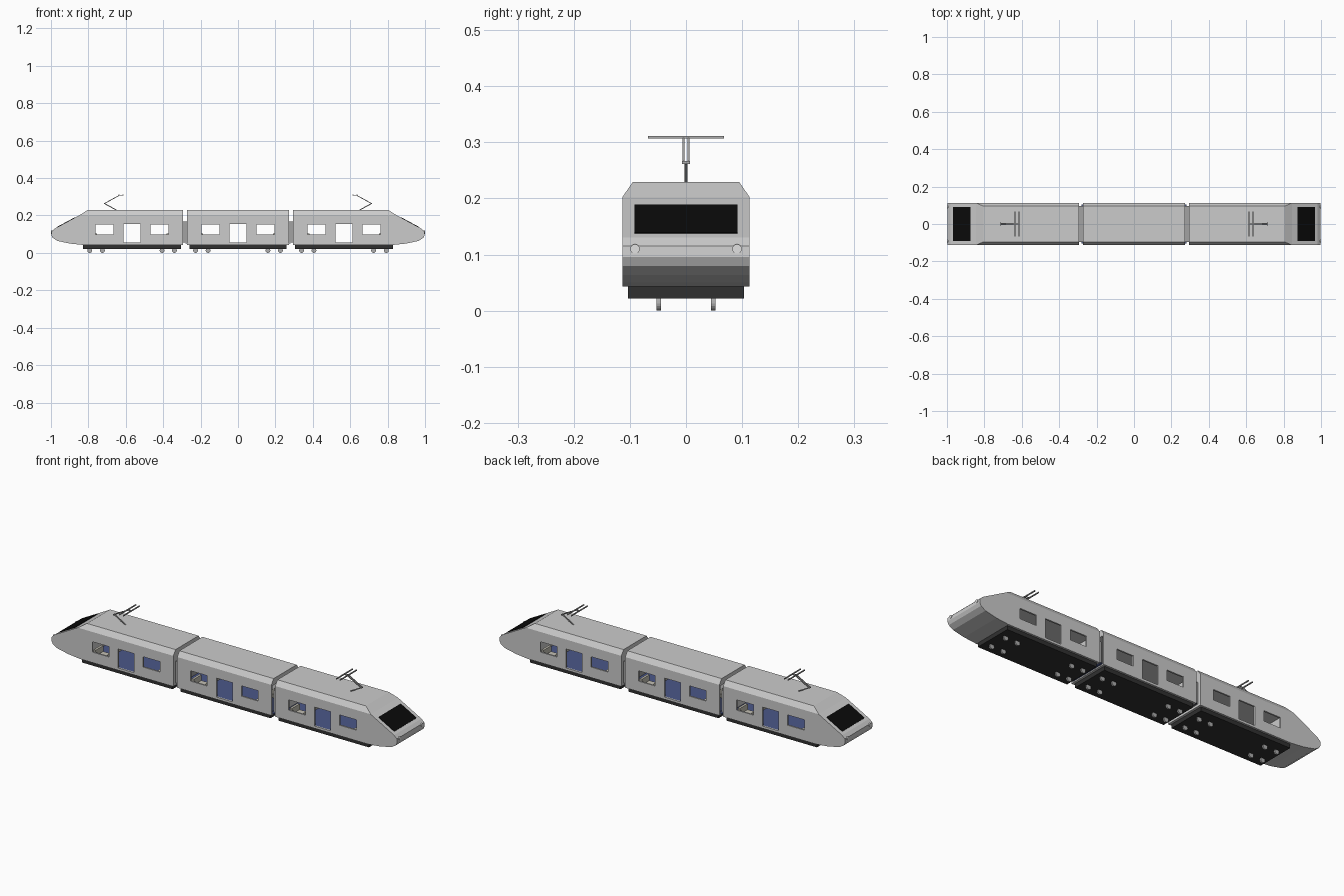
import bpy, bmesh, math
from mathutils import Vector, Matrix

if "Cube" in bpy.data.objects:
    bpy.data.objects.remove(bpy.data.objects["Cube"])


def material(name, col):
    m = bpy.data.materials.new(name)
    m.diffuse_color = (*col, 1)
    m.use_nodes = True
    m.node_tree.nodes["Principled BSDF"].inputs["Base Color"].default_value = m.diffuse_color
    return m


GREY = material("body_grey", (0.60, 0.60, 0.60))
MID = material("coupling_grey", (0.36, 0.36, 0.36))
DARK = material("underframe_dark", (0.03, 0.03, 0.03))
BLACK = material("windscreen_black", (0.003, 0.003, 0.003))
BLUE = material("floor_blue", (0.07, 0.095, 0.25))
BEIGE = material("seat_beige", (0.55, 0.53, 0.46))
METAL = material("metal_grey", (0.42, 0.42, 0.42))
LIGHT = material("lamp_white", (0.75, 0.75, 0.75))


def finish(bm, name, mat):
    bmesh.ops.recalc_face_normals(bm, faces=bm.faces)
    me = bpy.data.meshes.new(name)
    bm.to_mesh(me)
    bm.free()
    ob = bpy.data.objects.new(name, me)
    bpy.context.collection.objects.link(ob)
    if mat:
        me.materials.append(mat)
    return ob


def add_box(bm, x0, x1, y0, y1, z0, z1):
    mat = Matrix.Translation(((x0 + x1) / 2, (y0 + y1) / 2, (z0 + z1) / 2))
    bmesh.ops.create_cube(bm, size=1, matrix=mat @ Matrix.Diagonal((abs(x1 - x0), abs(y1 - y0), z1 - z0, 1)))


def boxes(name, mat, specs):
    bm = bmesh.new()
    for s in specs:
        add_box(bm, *s)
    return finish(bm, name, mat)


def add_cyl(bm, centre, axis, r, depth, seg):
    rot = Vector(axis).to_track_quat('Z', 'Y').to_matrix().to_4x4()
    bmesh.ops.create_cone(bm, cap_ends=True, segments=seg, radius1=r, radius2=r, depth=depth,
                          matrix=Matrix.Translation(centre) @ rot)


def add_rod(bm, a, b, t):
    a, b = Vector(a), Vector(b)
    rot = (b - a).to_track_quat('Z', 'Y').to_matrix().to_4x4()
    bmesh.ops.create_cube(bm, size=1, matrix=Matrix.Translation((a + b) / 2) @ rot
                          @ Matrix.Diagonal((t, t, (b - a).length, 1)))


def cut(ob, cutter):
    mod = ob.modifiers.new("cut", 'BOOLEAN')
    mod.operation, mod.solver, mod.object = 'DIFFERENCE', 'EXACT', cutter
    bpy.context.view_layer.objects.active = ob
    bpy.ops.object.modifier_apply(modifier=mod.name)
    bpy.data.objects.remove(cutter)


W, WT = 0.113, 0.095           # half width of the walls and of the roof
SILL, EAVE, TOP = 0.043, 0.203, 0.229


def shell(name, pts):
    """Profile: roof back, roof front, then eave front ... floor back, eave back."""
    bm = bmesh.new()
    n = len(pts)
    sides = []
    for sy in (-1, 1):
        sides.append([bm.verts.new((x, sy * (WT if i < 2 else W), z)) for i, (x, z) in enumerate(pts)])
    a, b = sides
    for i in range(n):
        j = (i + 1) % n
        bm.faces.new((a[i], a[j], b[j], b[i]))
    for v in sides:
        bm.faces.new(v[2:])
        bm.faces.new((v[0], v[1], v[2], v[-1]))
    return finish(bm, name, GREY)


NOSE = [(0.805, TOP), (0.845, EAVE), (0.98, 0.13), (0.996, 0.115), (0.998, 0.096),
        (0.99, 0.08), (0.965, 0.064), (0.90, 0.05), (0.83, SILL)]


def car(label, s, back, front, centre, frame, wheel_x, profile):
    # hollow body with window and door openings
    body = shell(label + "_body", [(s * x, z) for x, z in [(back, TOP)] + profile + [(back, SILL), (back, EAVE)]])
    x0, x1 = s * (back + 0.01), s * (front - 0.01)
    x0, x1 = min(x0, x1), max(x0, x1)
    cut(body, boxes("cavity", None, [(x0, x1, -0.105, 0.105, 0.05, 0.195)]))
    c = s * centre
    cut(body, boxes("openings", None, [(c - 0.046, c + 0.046, -0.2, 0.2, 0.055, 0.154)] +
                    [(c + k - 0.048, c + k + 0.048, -0.2, 0.2, 0.098, 0.152) for k in (-0.147, 0.147)]))
    # interior floor and seats
    boxes(label + "_floor", BLUE, [(x0, x1, -0.105, 0.105, 0.049, 0.054)])
    seats = []
    for k in (-1, 1):
        for y in (-0.067, 0.067):
            xs = c + k * 0.192
            seats.append((xs - 0.006, xs + 0.006, y - 0.032, y + 0.032, 0.053, 0.104))
            seats.append((min(xs, xs - k * 0.045), max(xs, xs - k * 0.045), y - 0.032, y + 0.032, 0.053, 0.074))
    boxes(label + "_seats", BEIGE, seats)
    # underframe and wheels
    boxes(label + "_underframe", DARK, [(*sorted(s * f for f in frame), -0.103, 0.103, 0.022, SILL)])
    bm = bmesh.new()
    for x in wheel_x:
        for y in (-0.049, 0.049):
            add_cyl(bm, (s * x, y, 0.013), (0, 1, 0), 0.013, 0.008, 16)
    finish(bm, label + "_wheels", METAL)


car("middle_car", 1, 0.272, -0.272, 0, (-0.26, 0.26), (-0.227, -0.16, 0.16, 0.227),
    [(-0.272, TOP), (-0.272, EAVE), (-0.272, SILL)])

for s, label in ((-1, "left"), (1, "right")):
    car(label + "_car", s, 0.294, 0.82, 0.567, (0.306, 0.828), (0.34, 0.406, 0.725, 0.793), NOSE)

    # gangway between cars
    boxes(label + "_gangway", MID, [(*sorted((s * 0.27, s * 0.296)), -0.095, 0.095, 0.055, 0.168)])

    # windscreen plate on the sloping nose
    bm = bmesh.new()
    n = Vector((0.073, 0, 0.135)).normalized() * 0.002
    ring = []
    for x, z in ((0.874, 0.1873), (0.966, 0.1376)):
        for k in (-1, 1):
            p = Vector((x, 0, z)) + n * k
            for y in (-0.092, 0.092):
                ring.append(bm.verts.new((s * p.x, y, p.z)))
    bmesh.ops.convex_hull(bm, input=ring)
    finish(bm, label + "_windscreen", BLACK)

    # headlamps
    bm = bmesh.new()
    for y in (-0.091, 0.091):
        add_cyl(bm, (s * 0.99, y, 0.11), (1, 0, 0), 0.0085, 0.02, 20)
    finish(bm, label + "_headlamps", LIGHT)

    # pantograph: lower arm, twin upper arm, two contact bars
    bm = bmesh.new()
    add_rod(bm, (s * 0.645, 0, 0.226), (s * 0.714, 0, 0.264), 0.005)
    add_rod(bm, (s * 0.714, -0.007, 0.264), (s * 0.714, 0.007, 0.264), 0.005)
    for y in (-0.0045, 0.0045):
        add_rod(bm, (s * 0.714, y, 0.264), (s * 0.636, y, 0.307), 0.004)
        add_rod(bm, (s * 0.638, y, 0.308), (s * 0.612, y, 0.308), 0.003)
    for x in (0.615, 0.637):
        add_rod(bm, (s * x, -0.068, 0.309), (s * x, 0.068, 0.309), 0.005)
    finish(bm, label + "_pantograph", METAL)

# couple length exactly to 2 units
for ob in bpy.context.collection.objects:
    ob.select_set(False)
